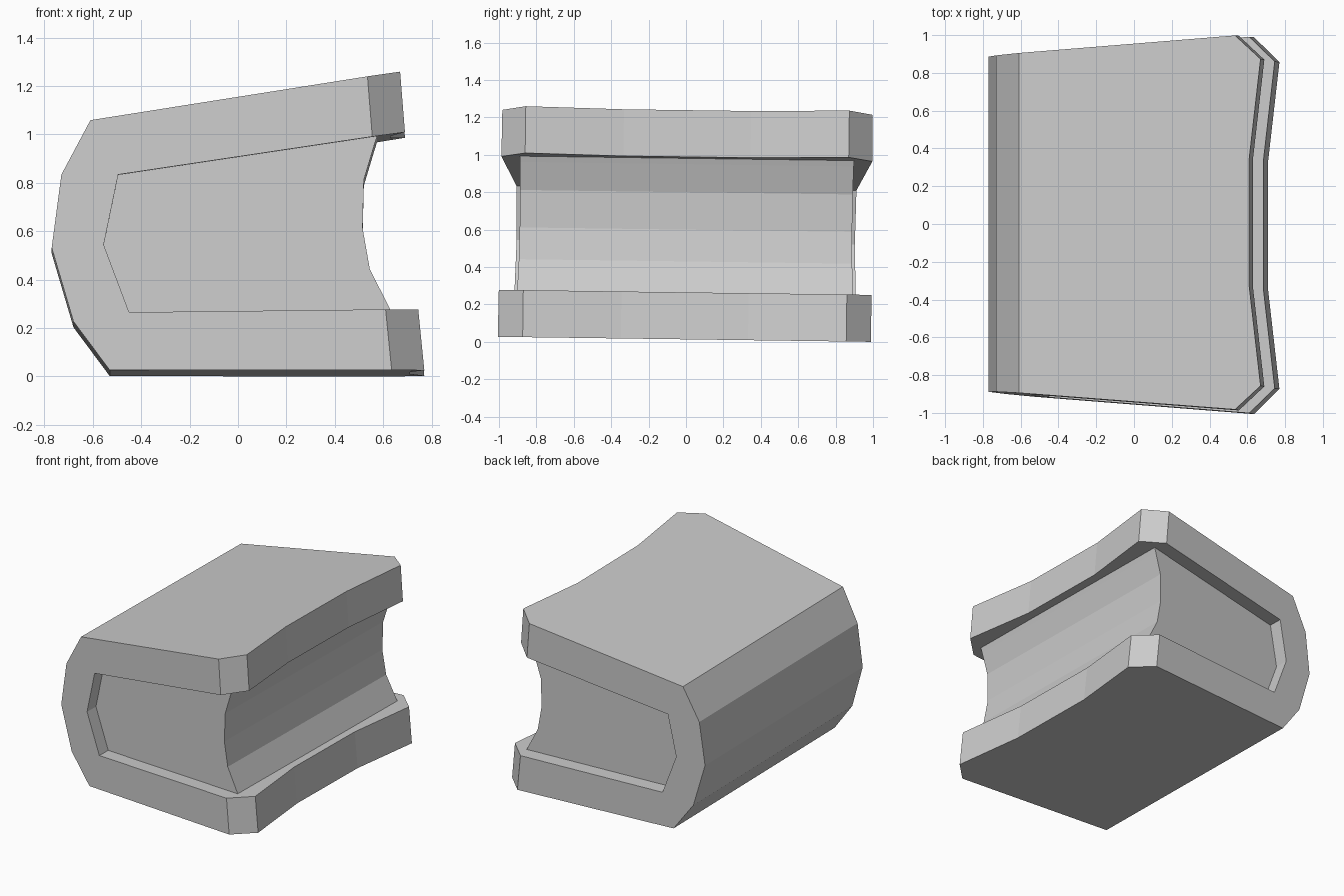
import bpy
import bmesh
import math

if "Cube" in bpy.data.objects:
    bpy.data.objects.remove(bpy.data.objects["Cube"])

TILT = 0.0135      # slight lean of the whole book about the x axis
PIVOT_Z = 0.63

grey = bpy.data.materials.new("plain grey")
grey.use_nodes = True
grey.diffuse_color = (0.6, 0.6, 0.6, 1)
grey.node_tree.nodes["Principled BSDF"].inputs["Base Color"].default_value = (0.6, 0.6, 0.6, 1)


def half_width(x):
    """The book is a little wider at the open side than at the spine."""
    return 0.887 + 0.079 * (x + 0.77)


def lean(x, y, z):
    return (x, y + TILT * (z - PIVOT_Z), z - TILT * y)


def loft(name, rings):
    """Skin a row of matching closed rings and cap both ends."""
    bm = bmesh.new()
    loops = [[bm.verts.new(lean(*p)) for p in ring] for ring in rings]
    for a, b in zip(loops, loops[1:]):
        for i in range(len(a)):
            j = (i + 1) % len(a)
            bm.faces.new((a[i], a[j], b[j], b[i]))
    bm.faces.new(loops[0])
    bm.faces.new(loops[-1][::-1])
    bmesh.ops.recalc_face_normals(bm, faces=bm.faces)
    bmesh.ops.dissolve_limit(bm, angle_limit=math.radians(0.3),
                             verts=bm.verts, edges=bm.edges)
    mesh = bpy.data.meshes.new(name)
    bm.to_mesh(mesh)
    bm.free()
    mesh.materials.append(grey)
    obj = bpy.data.objects.new(name, mesh)
    bpy.context.collection.objects.link(obj)
    return obj


# Cover: one wrapped strip of top board, rounded spine and bottom board
outer = [(0.67, 1.248), (-0.61, 1.047), (-0.73, 0.822), (-0.77, 0.52),
         (-0.68, 0.215), (-0.53, 0.0135), (0.77, 0.0135)]
inner = [(0.745, 0.265), (-0.45, 0.253), (-0.555, 0.532),
         (-0.495, 0.822), (0.69, 0.998)]
section = outer + inner
# Fore-edge points slide along their board to give clipped corners and a hollow
slide_slope = {0: 0.157, 6: 0.0, 7: 0.01, 11: 0.149}


def cover_ring(side, y, slide):
    ring = []
    for i, (x, z) in enumerate(section):
        if i in slide_slope:
            x, z = x + slide, z + slide * slide_slope[i]
        ring.append((x, side * (half_width(x) if y is None else y), z))
    return ring


stations = [(None, -0.135), (0.865, 0.0), (0.34, -0.06)]
loft("cover", [cover_ring(-1, *s) for s in stations]
     + [cover_ring(1, *s) for s in reversed(stations)])

# Page block: fills the cover, set back at both ends, hollow at the fore-edge
fore_edge = [(0.575, 0.981), (0.565, 0.95), (0.52, 0.80),
             (0.515, 0.60), (0.545, 0.43), (0.63, 0.264)]
page_section = fore_edge + inner[1:4]
loft("pages", [[(x, side * (half_width(x) - 0.1), z) for x, z in page_section]
               for side in (-1, 1)])
